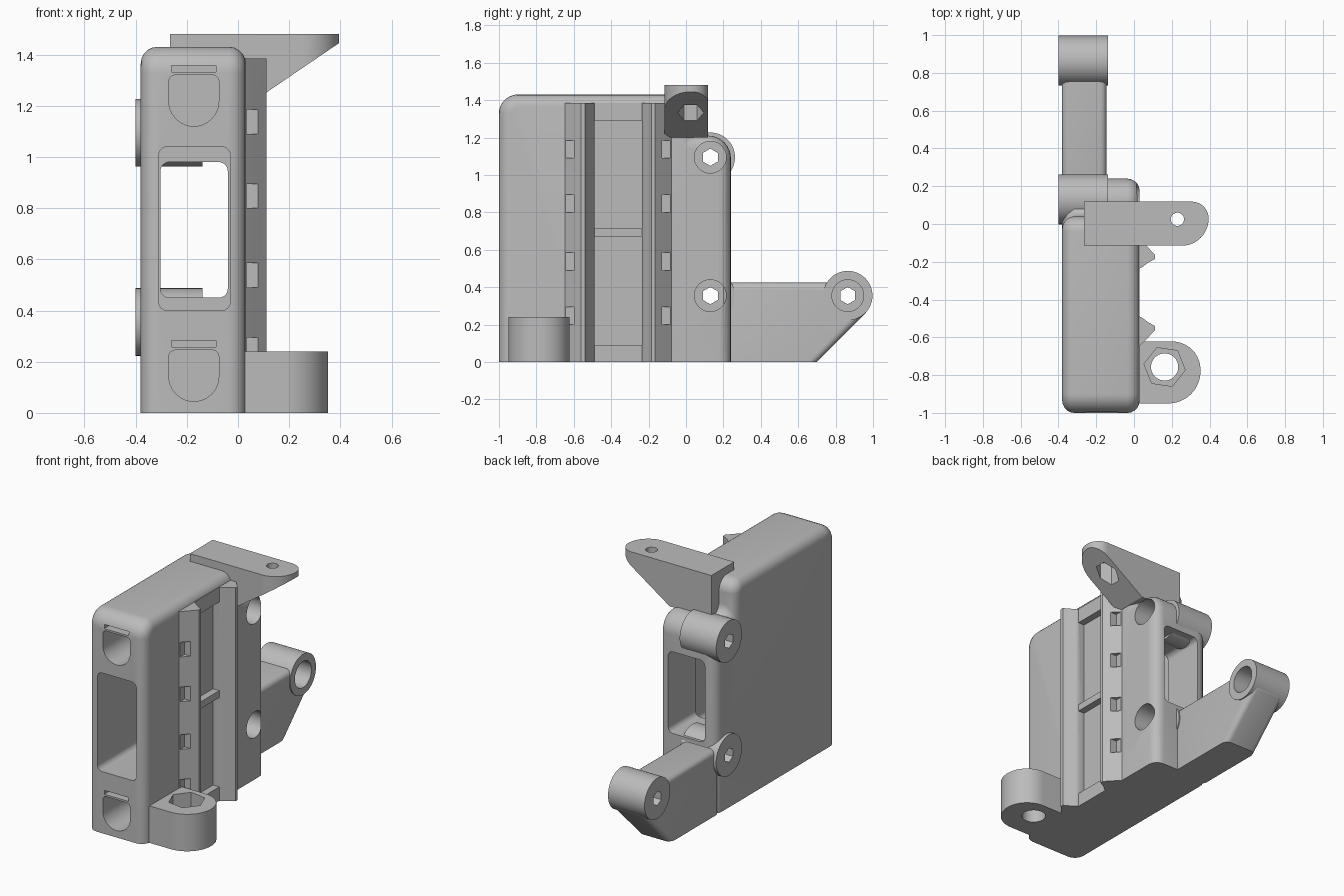
import bpy, bmesh
from math import sin, cos, tan, pi, radians
from mathutils import Vector

if "Cube" in bpy.data.objects:
    bpy.data.objects.remove(bpy.data.objects["Cube"])

grey = bpy.data.materials.new("plain_grey")
grey.use_nodes = True
grey.diffuse_color = (0.5, 0.5, 0.5, 1)
grey.node_tree.nodes["Principled BSDF"].inputs["Base Color"].default_value = (0.5, 0.5, 0.5, 1)


def circle(u, v, r, n=40, turn=0.0):
    return [(u + r * cos(turn + 2 * pi * i / n), v + r * sin(turn + 2 * pi * i / n)) for i in range(n)]


def rect(u0, u1, v0, v1, r=0.0):
    return rounded([(u0, v0, r), (u1, v0, r), (u1, v1, r), (u0, v1, r)])


def rounded(corners, steps=8):
    """Outline with an arc at each corner given as (u, v, radius)."""
    out = []
    for i, (u, v, r) in enumerate(corners):
        p = Vector((u, v))
        if r <= 0:
            out.append(p)
            continue
        a = (Vector(corners[i - 1][:2]) - p).normalized()
        b = (Vector(corners[(i + 1) % len(corners)][:2]) - p).normalized()
        half = a.angle(b) / 2
        start, end = p + a * r / tan(half), p + b * r / tan(half)
        c = p + (a + b).normalized() * r / sin(half)
        for k in range(steps + 1):
            out.append(c + (start - c).lerp(end - c, k / steps).normalized() * r)
    return out


def prism(name, outline, axis, lo, hi):
    """Extrude a flat outline along the x, y or z axis."""
    place = {"x": lambda u, v, w: (w, u, v),
             "y": lambda u, v, w: (u, w, v),
             "z": lambda u, v, w: (u, v, w)}[axis]
    bm = bmesh.new()
    ends = [[bm.verts.new(place(u, v, w)) for u, v in outline] for w in (lo, hi)]
    bm.faces.new(ends[0])
    bm.faces.new(ends[1])
    n = len(outline)
    for i in range(n):
        j = (i + 1) % n
        bm.faces.new((ends[0][i], ends[0][j], ends[1][j], ends[1][i]))
    bmesh.ops.recalc_face_normals(bm, faces=bm.faces)
    mesh = bpy.data.meshes.new(name)
    bm.to_mesh(mesh)
    bm.free()
    mesh.materials.append(grey)
    ob = bpy.data.objects.new(name, mesh)
    bpy.context.collection.objects.link(ob)
    return ob


def apply(ob, mod):
    bpy.context.view_layer.objects.active = ob
    bpy.ops.object.modifier_apply(modifier=mod.name)


def combine(ob, tool, operation="DIFFERENCE"):
    mod = ob.modifiers.new("cut", "BOOLEAN")
    mod.operation, mod.solver, mod.object = operation, "EXACT", tool
    apply(ob, mod)


def cut(targets, *shape):
    tool = prism("cutter", *shape)
    tool.hide_render = True
    for ob in targets:
        combine(ob, tool)
    bpy.data.objects.remove(tool)


def soften(ob, width):
    """Round the side edges, then trim flat on the ground."""
    mod = ob.modifiers.new("round", "BEVEL")
    mod.width, mod.segments = width, 5
    mod.limit_method, mod.angle_limit = "ANGLE", radians(60)
    apply(ob, mod)
    cut([ob], rect(-2, 2, -2, 2), "z", -1, 0)


# Main housing
body = prism("housing", rounded([(-1, -0.3, 0), (-1, 1.43, 0.1), (0.04, 1.43, 0.08),
                                 (0.04, 1.21, 0), (0.24, 1.21, 0.12), (0.24, -0.3, 0)]), "x", -0.38, 0.03)
soften(body, 0.065)

# Rear arm and screw bosses
arm = prism("rear_arm", [(0.2, -0.1), (0.2, 0.425), (0.87, 0.425), (0.98, 0.28), (0.6, -0.1)],
            "x", -0.38, -0.145)
soften(arm, 0.035)
screws = [("upper", 0.13, 1.095), ("lower", 0.13, 0.355), ("rear", 0.865, 0.355)]
bosses = [prism(n + "_boss", circle(y, z, 0.132, 56), "x", -0.4, -0.138) for n, y, z in screws]

# Through window with a wider front pocket
cut([body], rect(-0.31, -0.03, 0.4, 1.04, 0.035), "y", -1.2, -0.04)
cut([body], rect(-0.303, -0.04, 0.45, 0.98, 0.035), "y", -0.1, 0.4)

# Front U-shaped sockets and label slots
for z in (0.045, 1.12):
    cut([body], rounded([(-0.27, z, 0.097), (-0.075, z, 0.097), (-0.075, z + 0.2, 0.025),
                         (-0.27, z + 0.2, 0.025)]), "y", -1.2, -0.75)
    cut([body], rect(-0.26, -0.085, z + 0.212, z + 0.237), "y", -1.2, -0.93)

# Recessed side channel with cross supports
cut([body], rect(-0.49, -0.235, -0.1, 1.385), "x", -0.015, 0.2)
for name, z0, z1 in (("bottom", 0, 0.09), ("middle", 0.67, 0.715), ("top", 1.29, 1.386)):
    prism(name + "_channel_support", rect(-0.495, -0.23, z0, z1), "x", -0.02, 0.03)

# Pair of claw rails, mirrored about the channel centre
mid = -0.3625
claw = [(0.0, 0.285), (0.03, 0.285), (0.075, 0.238), (0.112, 0.198), (0.112, 0.178),
        (0.075, 0.158), (0.045, 0.135), (0.03, 0.1275), (0.0, 0.1275)]
rails = [prism(n + "_rail", [(x, mid + s * d) for x, d in claw], "z", 0, 1.385)
         for n, s in (("front", -1), ("rear", 1))]

# Tie slots along the outside of both rails
for z in (0.2, 0.49, 0.8, 1.09):
    for rail, s in zip(rails, (-1, 1)):
        y0, y1 = sorted((mid + s * 0.235, mid + s * 0.3))
        cut([rail], rect(0.034, 0.081, y0, y1), "z", z, z + 0.095)

# Screw bores: wide from the channel side, hexagonal through the far end
for (name, y, z), boss in zip(screws, bosses):
    targets = [boss, arm] if name == "rear" else [boss, body]
    cut(targets, circle(y, z, 0.085), "x", -0.3, 0.2)
    cut(targets, circle(y, z, 0.046, 6, pi / 6), "x", -0.6, 0.2)

# Top bracket: wedge profile trimmed to a rounded plan
bracket = prism("top_bracket", [(-0.265, 1.48), (0.395, 1.48), (0.395, 1.445), (0.035, 1.2),
                                (-0.265, 1.2)], "y", -0.115, 0.118)
plan = prism("cutter", rounded([(-0.265, -0.115, 0), (0.395, -0.115, 0.143), (0.395, 0.118, 0.088),
                                (-0.265, 0.118, 0)], 14), "z", 1, 2)
combine(bracket, plan, "INTERSECT")
bpy.data.objects.remove(plan)
cut([bracket], circle(0.23, 0.025, 0.07, 6, pi / 6), "z", 1, 1.44)
cut([bracket], circle(0.23, 0.025, 0.035), "z", 1, 2)

# Bottom lug with a hexagonal nut pocket
lug = prism("bottom_lug", rounded([(0.0, -0.95, 0), (0.352, -0.95, 0.17), (0.352, -0.622, 0.15),
                                   (0.0, -0.622, 0)], 14), "z", 0, 0.24)
cut([lug], circle(0.162, -0.757, 0.072), "z", -0.1, 0.4)
cut([lug], circle(0.162, -0.757, 0.11, 6, -0.15), "z", 0.14, 0.4)

# Smooth rounded surfaces, keep hard edges
for ob in bpy.context.scene.objects:
    if ob.type == "MESH":
        ob.select_set(True)
bpy.context.view_layer.objects.active = body
bpy.ops.object.shade_smooth_by_angle(angle=radians(30))
